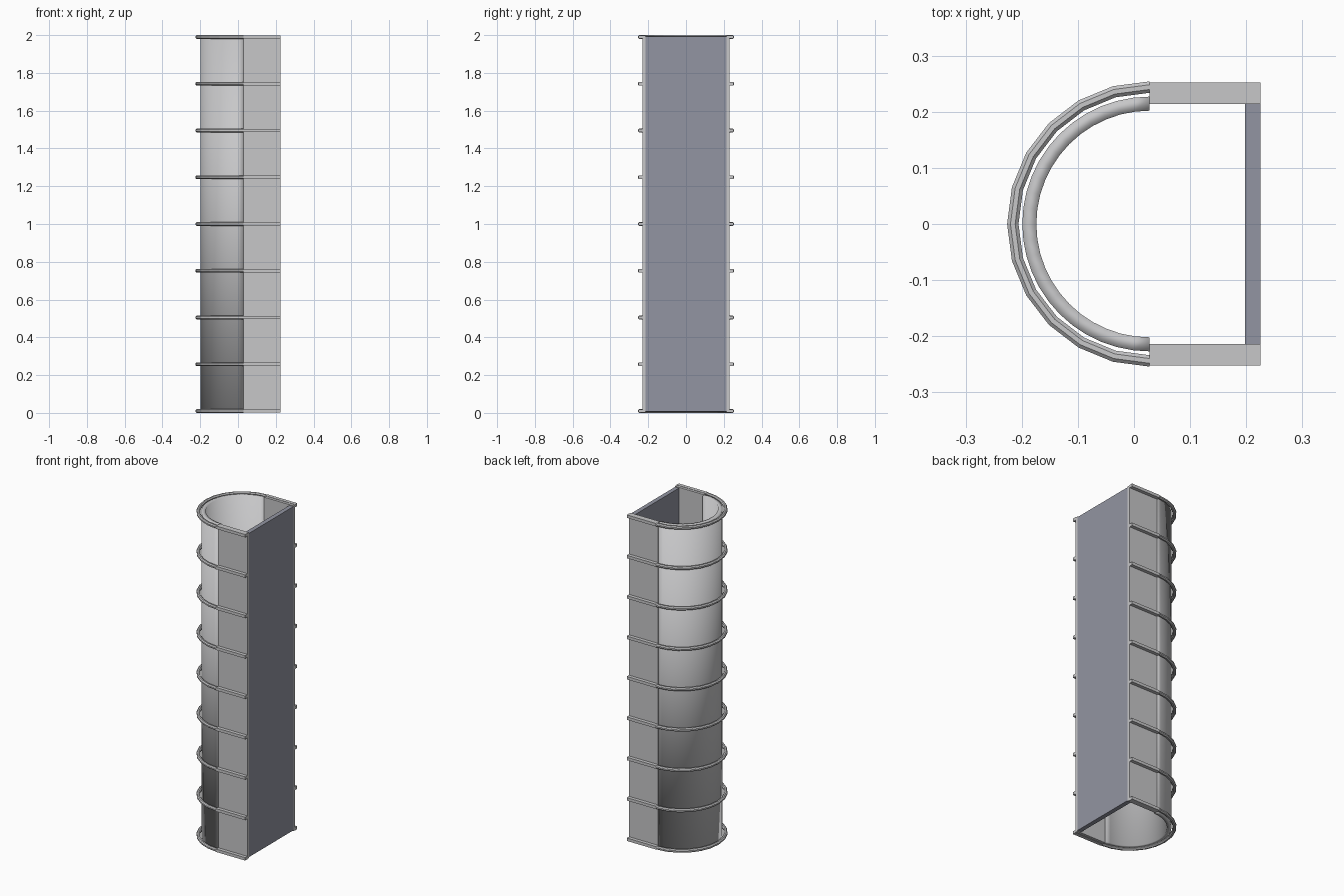
import bpy
import bmesh
from math import cos, sin, pi
from mathutils import Vector

cube = bpy.data.objects.get("Cube")
if cube:
    bpy.data.objects.remove(cube)


def material(name, color):
    m = bpy.data.materials.new(name)
    m.use_nodes = True
    m.diffuse_color = (*color, 1)
    m.node_tree.nodes["Principled BSDF"].inputs["Base Color"].default_value = (*color, 1)
    return m


steel = material("light grey", (0.57, 0.57, 0.58))
slate = material("blue grey", (0.29, 0.30, 0.36))
CX = 0.028  # axis of the half round


def finish(name, bm, mat, smooth=False):
    bmesh.ops.recalc_face_normals(bm, faces=bm.faces)
    mesh = bpy.data.meshes.new(name)
    bm.to_mesh(mesh)
    bm.free()
    mesh.materials.append(mat)
    for p in mesh.polygons:
        p.use_smooth = smooth
    ob = bpy.data.objects.new(name, mesh)
    bpy.context.collection.objects.link(ob)
    return ob


def box(name, lo, hi, mat):
    bm = bmesh.new()
    bmesh.ops.create_cube(bm, size=1)
    lo, hi = Vector(lo), Vector(hi)
    for v in bm.verts:
        v.co = (lo + hi) / 2 + v.co * (hi - lo)
    return finish(name, bm, mat)


def half_sweep(name, profile, steps, mat, smooth=False):
    """Sweep a closed (radius, z) profile through the left half circle."""
    bm = bmesh.new()
    loops = []
    for i in range(steps + 1):
        a = pi / 2 + pi * i / steps
        loops.append([bm.verts.new((CX + r * cos(a), r * sin(a), z)) for r, z in profile])
    n = len(profile)
    for a, b in zip(loops, loops[1:]):
        for j in range(n):
            k = (j + 1) % n
            bm.faces.new((a[j], a[k], b[k], b[j]))
    bm.faces.new(loops[0])
    bm.faces.new(loops[-1])
    return finish(name, bm, mat, smooth)


# Half round wall, softly shaded across its rims
half_sweep("curved_wall", [(0.202, 0.005), (0.227, 0.005), (0.227, 1.995), (0.202, 1.995)],
           24, steel, smooth=True)

# Flat side walls and the closing panel between them
for side, s in (("left", 1), ("right", -1)):
    y0, y1 = sorted((s * 0.214, s * 0.231))
    box(f"{side}_side_wall", (CX, y0, 0.003), (0.225, y1, 1.997), steel)
box("end_panel", (0.198, -0.214, 0.008), (0.225, 0.214, 1.992), slate)

# Hoops with straight rails along the side walls
for i in range(9):
    z = 0.010 + i * 1.98 / 8
    ring = [(0.244 + 0.011 * cos((j + 0.5) * pi / 4), z + 0.0105 * sin((j + 0.5) * pi / 4))
            for j in range(8)]
    half_sweep(f"hoop_{i + 1}", ring, 12, steel)
    for side, s in (("back", 1), ("front", -1)):
        y0, y1 = sorted((s * 0.230, s * 0.252))
        box(f"{side}_rail_{i + 1}", (CX, y0, z - 0.009), (0.225, y1, z + 0.009), steel)
